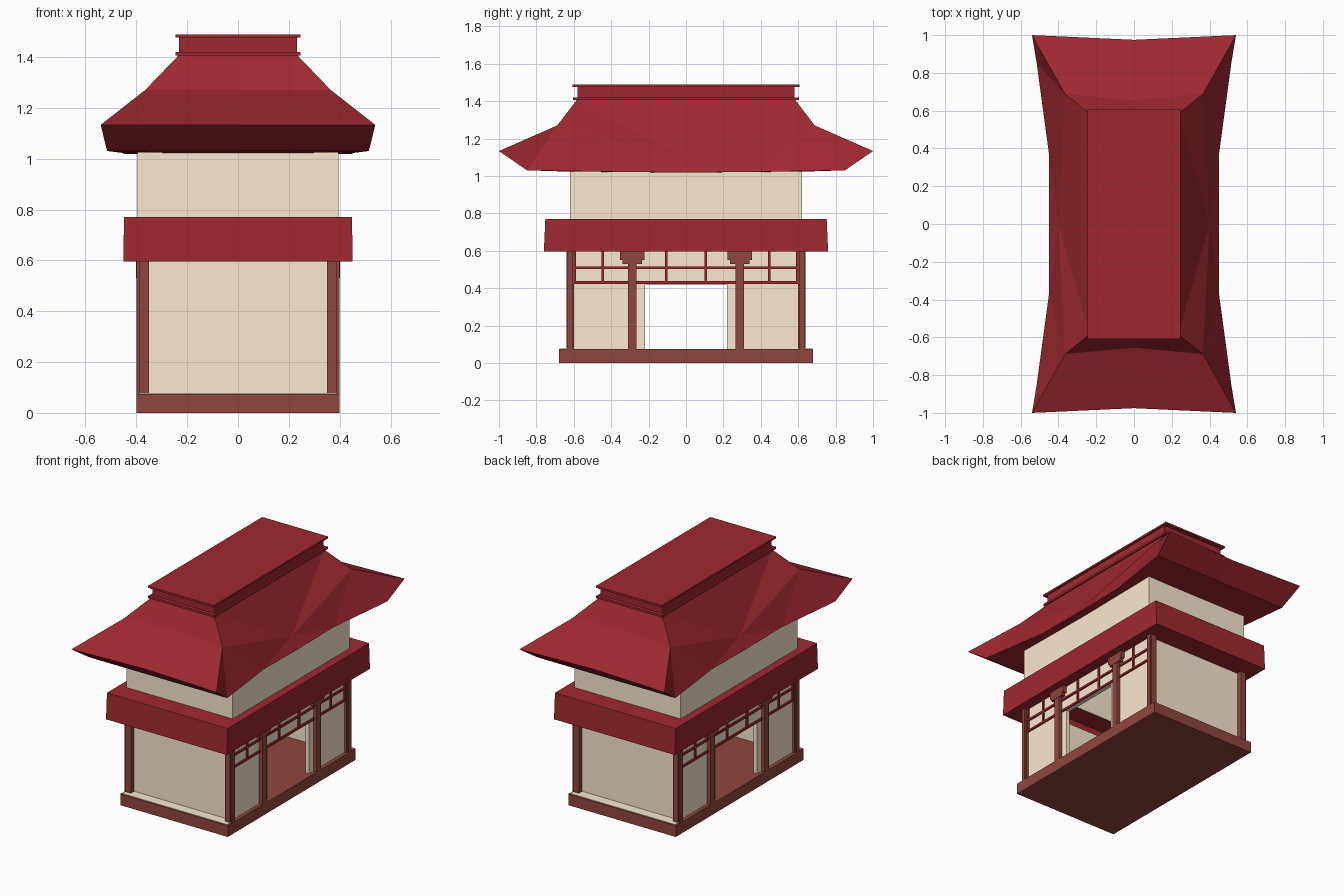
import bpy, bmesh

if "Cube" in bpy.data.objects:
    bpy.data.objects.remove(bpy.data.objects["Cube"])

def material(name, rgb):
    m = bpy.data.materials.new(name)
    m.diffuse_color = (*rgb, 1)
    m.use_nodes = True
    m.node_tree.nodes["Principled BSDF"].inputs["Base Color"].default_value = m.diffuse_color
    return m

RED = material("red_tile", (0.347, 0.021, 0.03))
BROWN = material("brown_wood", (0.28, 0.062, 0.05))
CREAM = material("cream_plaster", (0.96, 0.82, 0.64))

def finish(name, bm, mat):
    bmesh.ops.remove_doubles(bm, verts=bm.verts, dist=0.0005)
    bmesh.ops.recalc_face_normals(bm, faces=bm.faces)
    me = bpy.data.meshes.new(name)
    bm.to_mesh(me)
    bm.free()
    me.materials.append(mat)
    ob = bpy.data.objects.new(name, me)
    bpy.context.collection.objects.link(ob)
    return ob

def box(name, mat, x, y, z):
    bm = bmesh.new()
    bmesh.ops.create_cube(bm, size=1)
    for v in bm.verts:
        v.co = [r[0] if c < 0 else r[1] for c, r in zip(v.co, (x, y, z))]
    return finish(name, bm, mat)

def lathe_rect(name, mat, profile):
    """Sweep a closed (half_x, half_y, z) profile round a rectangle."""
    bm = bmesh.new()
    loops = [[bm.verts.new((sx * x, sy * y, z))
              for sx, sy in ((-1, -1), (1, -1), (1, 1), (-1, 1))] for x, y, z in profile]
    for a, b in zip(loops, loops[1:] + loops[:1]):
        for i in range(4):
            j = (i + 1) % 4
            bm.faces.new((a[i], a[j], b[j], b[i]))
    return finish(name, bm, mat)

# Base and the pale ledges at its ends
box("base", BROWN, (-.4, .4), (-.68, .68), (0, .075))
for s, n in ((-1, "front"), (1, "back")):
    box(n + "_ledge", CREAM, (-.39, .39), sorted((s * .6, s * .672)), (.07, .078))
    box(n + "_wall", CREAM, (-.375, .375), sorted((s * .58, s * .605)), (.075, .6))

# Side walls with door openings, posts, brackets and lattice
for s, n in ((-1, "left"), (1, "right")):
    def side(part, mat, x0, x1, y, z):
        box(n + "_" + part, mat, sorted((s * x0, s * x1)), y, z)
    side("lintel", CREAM, .35, .375, (-.6, .6), (.42, .6))
    for t, m in ((-1, "front_"), (1, "back_")):
        def span(a, b):
            return sorted((t * a, t * b))
        side(m + "door_wall", CREAM, .35, .375, span(.22, .6), (.075, .42))
        side(m + "corner_post", BROWN, .35, .39, span(.598, .64), (.075, .6))
        side(m + "corner_post_edge", BROWN, .388, .4, span(.605, .633), (.075, .6))
        side(m + "door_post", BROWN, .36, .4, span(.265, .31), (.075, .6))
        side(m + "bracket", BROWN, .36, .402, span(.222, .352), (.55, .6))
        side(m + "bracket_foot", BROWN, .36, .402, span(.235, .34), (.53, .551))
        for y in (.105, .445, .595):
            side(m + "lattice_bar", RED, .37, .385, span(y - .007, y + .007), (.424, .6))
    for z in (.43, .51):
        side("lattice_rail", RED, .37, .385, (-.6, .6), (z - .007, z + .007))

# Middle eave, upper storey
lathe_rect("middle_eave", RED, [(.37, .6, .595), (.45, .76, .595), (.449, .752, .77),
                                (.385, .61, .77), (.385, .61, .763), (.44, .745, .763),
                                (.44, .75, .602), (.37, .6, .602)])
lathe_rect("upper_wall", CREAM, [(.395, .62, .765), (.395, .62, 1.03),
                                 (.38, .605, 1.03), (.38, .605, .765)])

# Roof: one quarter, repeated by mirroring
P = dict(T=(0, .585, 1.405), A=(.235, .585, 1.405), S=(.235, 0, 1.405), H=(.365, .688, 1.27),
         F=(0, .655, 1.27), C=(.54, 1, 1.133), G=(0, .975, 1.133), L=(.515, .85, 1.03),
         E=(.45, .37, 1.022), M=(.40, 0, 1.09), N=(.45, 0, 1.018),
         U=(0, .85, 1.03), V=(0, .37, 1.015), W=(0, 0, 1.015), O=(0, 0, 1.405))
bm = bmesh.new()
for sx in (-1, 1):
    for sy in (-1, 1):
        vs = {k: bm.verts.new((sx * x, sy * y, z)) for k, (x, y, z) in P.items()}
        for f in "TAHF FHCG AMH ASM HME HEL HLC MNE CLUG LEVU ENWV OSAT".split():
            bm.faces.new([vs[k] for k in f])
finish("roof", bm, RED)

# Ridge cap
box("ridge_lower_lip", RED, (-.245, .245), (-.605, .605), (1.405, 1.42))
box("ridge_block", RED, (-.232, .232), (-.58, .58), (1.418, 1.478))
box("ridge_upper_lip", RED, (-.245, .245), (-.608, .608), (1.476, 1.488))
